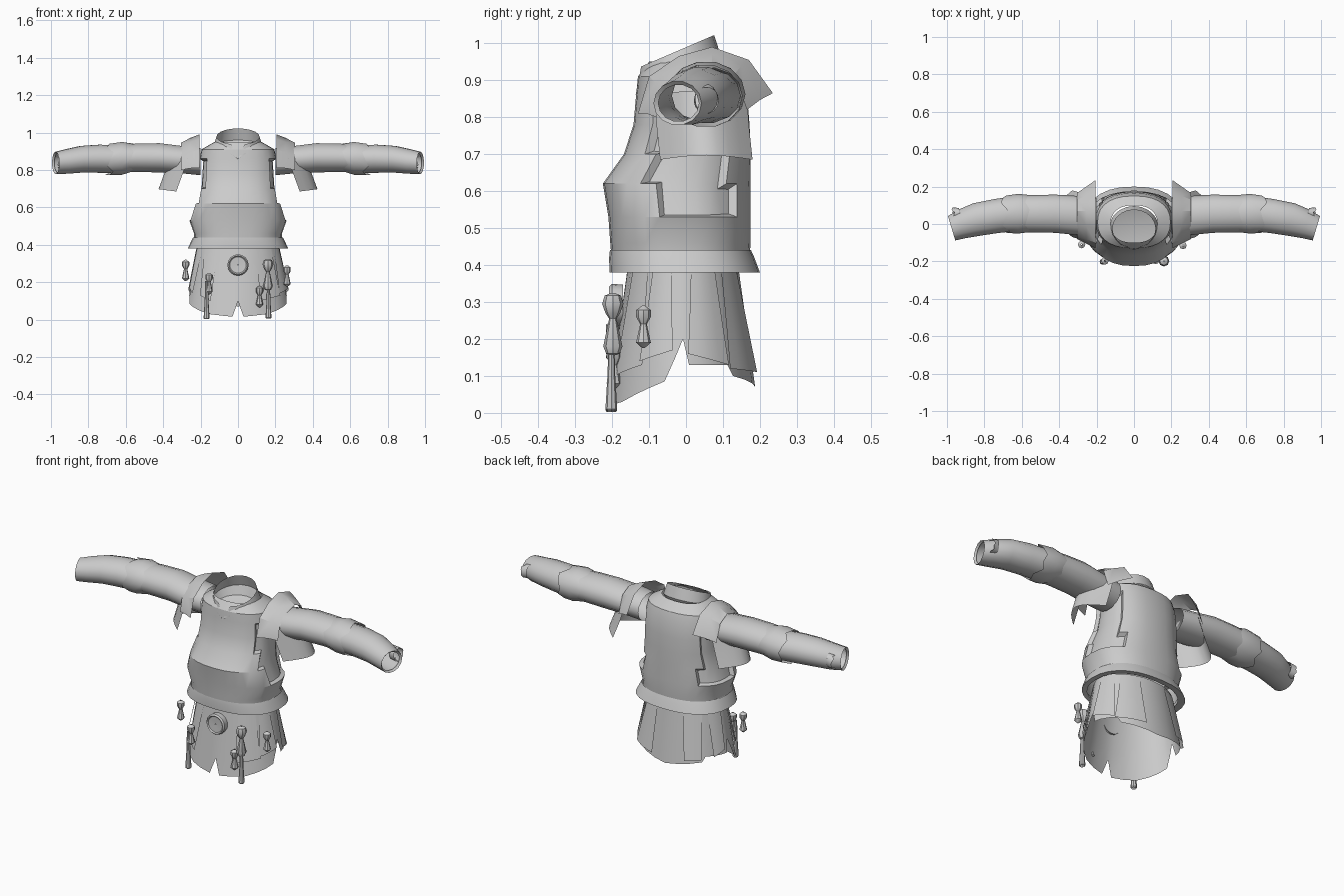
import bpy, bmesh
from math import sin, cos, pi, radians, copysign

cube = bpy.data.objects.get("Cube")
if cube:
    bpy.data.objects.remove(cube)

grey = bpy.data.materials.new("plain grey")
grey.use_nodes = True
grey.diffuse_color = (0.6, 0.6, 0.6, 1)
grey.node_tree.nodes["Principled BSDF"].inputs["Base Color"].default_value = (0.6, 0.6, 0.6, 1)
SIDES = ((1, "left"), (-1, "right"))


def finish(name, bm, angle=35):
    bmesh.ops.recalc_face_normals(bm, faces=bm.faces)
    mesh = bpy.data.meshes.new(name)
    bm.to_mesh(mesh)
    bm.free()
    mesh.materials.append(grey)
    ob = bpy.data.objects.new(name, mesh)
    bpy.context.collection.objects.link(ob)
    bpy.ops.object.select_all(action='DESELECT')
    ob.select_set(True)
    bpy.context.view_layer.objects.active = ob
    bpy.ops.object.shade_smooth_by_angle(angle=radians(angle))
    return ob


def loft(rows, closed=True):
    """Skin a list of point rows with quads."""
    bm = bmesh.new()
    grid = [[bm.verts.new(p) for p in row] for row in rows]
    for a, b in zip(grid, grid[1:]):
        n = len(a)
        for i in range(n if closed else n - 1):
            j = (i + 1) % n
            bm.faces.new((a[i], a[j], b[j], b[i]))
    return bm


def lerp(table, x):
    for (x0, y0), (x1, y1) in zip(table, table[1:]):
        if x <= x1:
            return y0 + (y1 - y0) * (x - x0) / (x1 - x0)
    return table[-1][1]


def torso_ring(z, rx, front, back, power=0.85, n=28):
    cy, ry = (front + back) / 2, (back - front) / 2
    row = []
    for i in range(n):
        a = 2 * pi * i / n
        s, c = sin(a), -cos(a)
        row.append((rx * copysign(abs(s) ** power, s), cy + ry * copysign(abs(c) ** power, c), z))
    return row


# Breastplate with recessed armholes
bm = loft([torso_ring(*r) for r in (
    (0.40, 0.235, -0.2, 0.17), (0.46, 0.235, -0.205, 0.175), (0.53, 0.26, -0.21, 0.175),
    (0.62, 0.23, -0.225, 0.175), (0.70, 0.215, -0.168, 0.175), (0.78, 0.21, -0.142, 0.172),
    (0.86, 0.205, -0.135, 0.165), (0.91, 0.195, -0.13, 0.15), (0.95, 0.125, -0.1, 0.1))])
bmesh.ops.recalc_face_normals(bm, faces=bm.faces)
for s, _ in SIDES:
    hole = []
    for f in bm.faces:
        c = f.calc_center_median()
        if s * c.x > 0.15 and 0.54 < c.z < 0.86 and abs(c.y - 0.015) < 0.11:
            hole.append(f)
    bmesh.ops.inset_region(bm, faces=hole, thickness=0.012, depth=-0.02, use_even_offset=True)
finish("breastplate", bm, 25)

# Flared waist band
finish("waist_band", loft([torso_ring(*r) for r in (
    (0.44, 0.24, -0.206, 0.176), (0.42, 0.25, -0.208, 0.185), (0.38, 0.268, -0.207, 0.2),
    (0.385, 0.235, -0.19, 0.165))]), 25)


# Collar leaning forward, notched at the front, closed by a cone inside
def collar_ring(r, z_front, z_back, cy, notch=None, n=20):
    row = []
    for i in range(n):
        a = 2 * pi * i / n
        z = z_front + (z_back - z_front) * (1 - cos(a)) / 2
        if i == 0 and notch:
            z = notch
        row.append((r * sin(a), cy - r * 0.88 * cos(a), z))
    return row


bm = loft([collar_ring(0.112, 0.85, 0.90, -0.025), collar_ring(0.132, 0.885, 0.96, -0.02, 0.86),
           collar_ring(0.115, 0.935, 1.022, -0.025, 0.87)])
finish("collar", bm)
apex = [(0, -0.02, 0.87)] * 20
bm = loft([collar_ring(0.115, 0.865, 0.91, -0.025), apex])
bmesh.ops.remove_doubles(bm, verts=bm.verts, dist=0.0005)
finish("collar_lining", bm)


# Skirt: position at an angle from the front and a height
def skirt_point(deg, z, off=0):
    a, t = radians(deg), (0.37 - z) / 0.37
    ry = 0.153 + 0.052 * t + off
    return ((0.223 + 0.06 * t + off) * sin(a), -0.008 - ry * cos(a), z)


HEM = ((0, 0.1), (6, 0.015), (35, 0.03), (75, 0.085), (90, 0.2), (95, 0.13),
       (130, 0.13), (135, 0.1), (180, 0.07))
angles = [0, 6, 20, 35, 50, 62, 75, 83, 90, 95, 106, 118, 130, 135, 150, 165]
angles = angles + [180] + [360 - a for a in reversed(angles[1:])]
rows = []
for k in range(4):
    row = []
    for a in angles:
        low = lerp(HEM, min(a, 360 - a))
        row.append(skirt_point(a, 0.4 + (low - 0.4) * k / 3))
    rows.append(row)
finish("skirt", loft(rows))


# Overlapping skirt panels
def panel(name, a0, a1, top, low0, low1, off, spread=4):
    rows = []
    for k in range(4):
        t = k / 3
        row = []
        for i in range(5):
            u = i / 4
            low = low0 + (low1 - low0) * u
            deg = a0 - spread * t + (a1 - a0 + 2 * spread * t) * u
            row.append(skirt_point(deg, top + (low - top) * t, 0.003 + off * t))
        rows.append(row)
    finish(name, loft(rows, False), 25)


for s, side in SIDES:
    for label, a0, a1, low0, low1, off in (
            ("front", 28, 52, 0.1, 0.13, 0.008), ("hip", 58, 78, 0.14, 0.17, 0.012),
            ("side", 98, 124, 0.16, 0.13, 0.012), ("rear", 132, 160, 0.12, 0.11, 0.016)):
        panel(side + "_" + label + "_panel", s * a0, s * a1, 0.385, low0, low1, off)


# Sleeves and forearms as rings along x, with a slant across y
def arm_ring(s, x, cy, cz, ry, rz, slant=0, jag=0, n=14):
    row = []
    for i in range(n):
        a = 2 * pi * i / n
        dx = slant * ry * cos(a) + jag * (i % 3 - 1)
        row.append((s * (x + dx), cy + ry * cos(a), cz + rz * sin(a)))
    return row


ARM_PARTS = {
    "sleeve": ((0.20, 0.045, 0.845, 0.095, 0.075), (0.30, 0.045, 0.855, 0.105, 0.075),
               (0.42, 0.055, 0.865, 0.102, 0.08), (0.54, 0.055, 0.865, 0.1, 0.078),
               (0.64, 0.055, 0.86, 0.1, 0.075)),
    "elbow_cuff": ((0.57, 0.055, 0.865, 0.1, 0.077, 0, 0.012), (0.62, 0.055, 0.862, 0.106, 0.09),
                   (0.69, 0.052, 0.857, 0.1, 0.085, 0.1, 0.016)),
    "forearm": ((0.64, 0.055, 0.858, 0.093, 0.075, 0.1), (0.74, 0.042, 0.86, 0.09, 0.077, 0.15),
                (0.84, 0.024, 0.857, 0.086, 0.073, 0.25), (0.92, 0, 0.845, 0.075, 0.067, 0.3),
                (0.975, -0.023, 0.838, 0.065, 0.06, 0.3), (0.965, -0.02, 0.838, 0.055, 0.05, 0.3)),
    "wrist_strap": ((0.93, 0.055, 0.85, 0.03, 0.04, 0.2), (0.965, 0.055, 0.845, 0.034, 0.036, 0.2, 0.006)),
}
PAD_INNER = ((-0.13, 0.81), (-0.1, 0.91), (-0.02, 0.965), (0.07, 0.99), (0.17, 0.955), (0.235, 0.865))
PAD_OUTER = ((-0.08, 0.80), (-0.065, 0.87), (0, 0.925), (0.07, 0.945), (0.13, 0.915), (0.165, 0.82))
for s, side in SIDES:
    for part, rings in ARM_PARTS.items():
        finish(side + "_" + part, loft([arm_ring(s, *r) for r in rings]))

    # Winged shoulder pad
    rows = []
    for t, lift in ((0, 0), (0.5, 0.004), (1, 0)):
        row = []
        for (y0, z0), (y1, z1) in zip(PAD_INNER, PAD_OUTER):
            row.append((s * (0.205 + 0.1 * t), y0 + (y1 - y0) * t, z0 + (z1 - z0) * t + lift))
        rows.append(row)
    finish(side + "_shoulder_pad", loft(rows, False))

    # Curved flap hanging below the arm
    rows = []
    for x, z, y0, y1 in ((0.27, 0.86, -0.085, 0.165), (0.295, 0.78, -0.08, 0.17), (0.33, 0.685, -0.07, 0.18)):
        row = []
        for i in range(9):
            u = i / 8
            row.append((s * (x + 0.095 * sin(pi * u)), y0 + (y1 - y0) * u, z + 0.012 * sin(pi * u)))
        rows.append(row)
    finish(side + "_shoulder_flap", loft(rows, False))


# Hanging ornaments turned around a vertical line
def pendant(name, x, y, top, profile, n=8):
    rows = []
    for r, drop in profile:
        row = []
        for i in range(n):
            a = 2 * pi * i / n
            row.append((x + r * cos(a), y + r * sin(a), top - drop))
        rows.append(row)
    finish(name, loft(rows))


FLASK = ((0.004, 0), (0.022, 0.008), (0.029, 0.03), (0.02, 0.055), (0.01, 0.07),
         (0.026, 0.145), (0.018, 0.165), (0.003, 0.17))
TASSEL = ((0.004, 0), (0.02, 0.012), (0.02, 0.03), (0.009, 0.05), (0.02, 0.1), (0.003, 0.115))
STRAP = ((0.008, 0), (0.01, 0.1), (0.016, 0.2), (0.012, 0.205))
pendant("left_front_flask", 0.16, -0.198, 0.325, FLASK)
pendant("left_front_strap", 0.163, -0.202, 0.21, STRAP)
pendant("right_front_strap", -0.168, -0.202, 0.207, STRAP)
pendant("right_front_tassel", -0.155, -0.197, 0.25, TASSEL)
pendant("right_hip_tassel", -0.28, -0.11, 0.32, TASSEL)
pendant("left_hip_tassel", 0.262, -0.115, 0.29, TASSEL)
pendant("left_front_tassel", 0.115, -0.195, 0.18, TASSEL)

# Round buckle at the front
rows = []
for r, y in ((0.002, -0.2), (0.044, -0.202), (0.05, -0.208), (0.057, -0.2), (0.055, -0.17)):
    rows.append([(r * cos(i * pi / 8), y, 0.292 + r * sin(i * pi / 8)) for i in range(16)])
finish("round_buckle", loft(rows))
